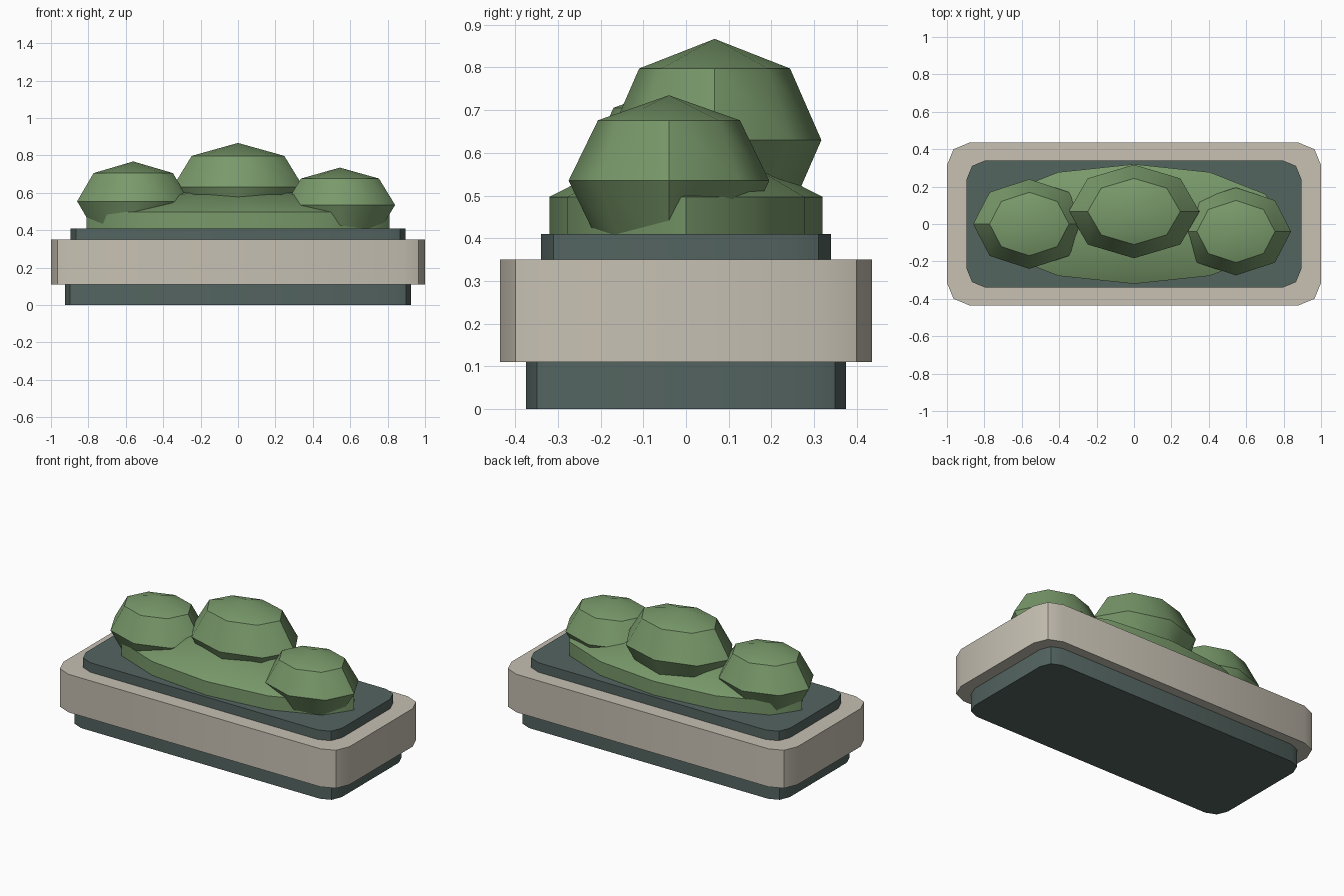
import bpy
import bmesh
import math
from mathutils import Matrix

if "Cube" in bpy.data.objects:
    bpy.data.objects.remove(bpy.data.objects["Cube"])


def material(name, rgb):
    m = bpy.data.materials.new(name)
    m.diffuse_color = (*rgb, 1.0)
    m.use_nodes = True
    m.node_tree.nodes["Principled BSDF"].inputs["Base Color"].default_value = m.diffuse_color
    return m


STONE = material("pale stone", (0.57, 0.53, 0.45))
SLATE = material("dark slate green", (0.088, 0.128, 0.118))
LEAF = material("leaf green", (0.19, 0.32, 0.145))


def finish(bm, name, mat, angle=40):
    """Smooth shading with sharp edges above the angle, then add the object."""
    bmesh.ops.recalc_face_normals(bm, faces=bm.faces)
    for f in bm.faces:
        f.smooth = True
    for e in bm.edges:
        e.smooth = e.calc_face_angle(math.pi) < math.radians(angle)
    me = bpy.data.meshes.new(name)
    bm.to_mesh(me)
    bm.free()
    me.materials.append(mat)
    ob = bpy.data.objects.new(name, me)
    bpy.context.collection.objects.link(ob)


def slab(name, mat, hx, hy, z0, z1, r):
    """Box with vertical corners rounded in two steps."""
    bm = bmesh.new()
    verts = []
    for q, (sx, sy) in enumerate(((1, 1), (-1, 1), (-1, -1), (1, -1))):
        for k in range(3):
            a = math.radians(90 * q + 45 * k)
            verts.append(bm.verts.new((sx * (hx - r) + r * math.cos(a),
                                       sy * (hy - r) + r * math.sin(a), z0)))
    face = bm.faces.new(verts)
    ext = bmesh.ops.extrude_face_region(bm, geom=[face], use_keep_orig=True)
    for v in ext["geom"]:
        if isinstance(v, bmesh.types.BMVert):
            v.co.z = z1
    finish(bm, name, mat)


def bush(name, centre, radii):
    """Squashed eight-sided ball."""
    bm = bmesh.new()
    bmesh.ops.create_uvsphere(bm, u_segments=8, v_segments=4, radius=1,
                              matrix=Matrix.LocRotScale(centre, None, radii))
    finish(bm, name, LEAF)


def mound(name, rx, ry, z0, z1, apex, sides=12):
    """Low oval wall with a shallow cone on top."""
    bm = bmesh.new()
    rings = []
    for z in (z0, z1):
        rings.append([bm.verts.new((rx * math.cos(2 * math.pi * i / sides),
                                    ry * math.sin(2 * math.pi * i / sides), z))
                      for i in range(sides)])
    tip = bm.verts.new((0, 0, apex))
    low, high = rings
    bm.faces.new(low)
    for i in range(sides):
        j = (i + 1) % sides
        bm.faces.new((low[i], low[j], high[j], high[i]))
        bm.faces.new((high[i], high[j], tip))
    finish(bm, name, LEAF)


# planter: plinth, body and soil bed
slab("plinth", SLATE, 0.925, 0.375, 0.0, 0.11, 0.09)
slab("planter_body", STONE, 1.0, 0.435, 0.11, 0.35, 0.12)
slab("soil_bed", SLATE, 0.895, 0.34, 0.35, 0.41, 0.10)

# planting
mound("ground_cover", 0.81, 0.32, 0.41, 0.497, 0.66)
bush("bush_left", (-0.56, 0.0, 0.555), (0.30, 0.24, 0.213))
bush("bush_middle", (0.0, 0.067, 0.63), (0.35, 0.25, 0.237))
bush("bush_right", (0.545, -0.04, 0.535), (0.295, 0.235, 0.20))
